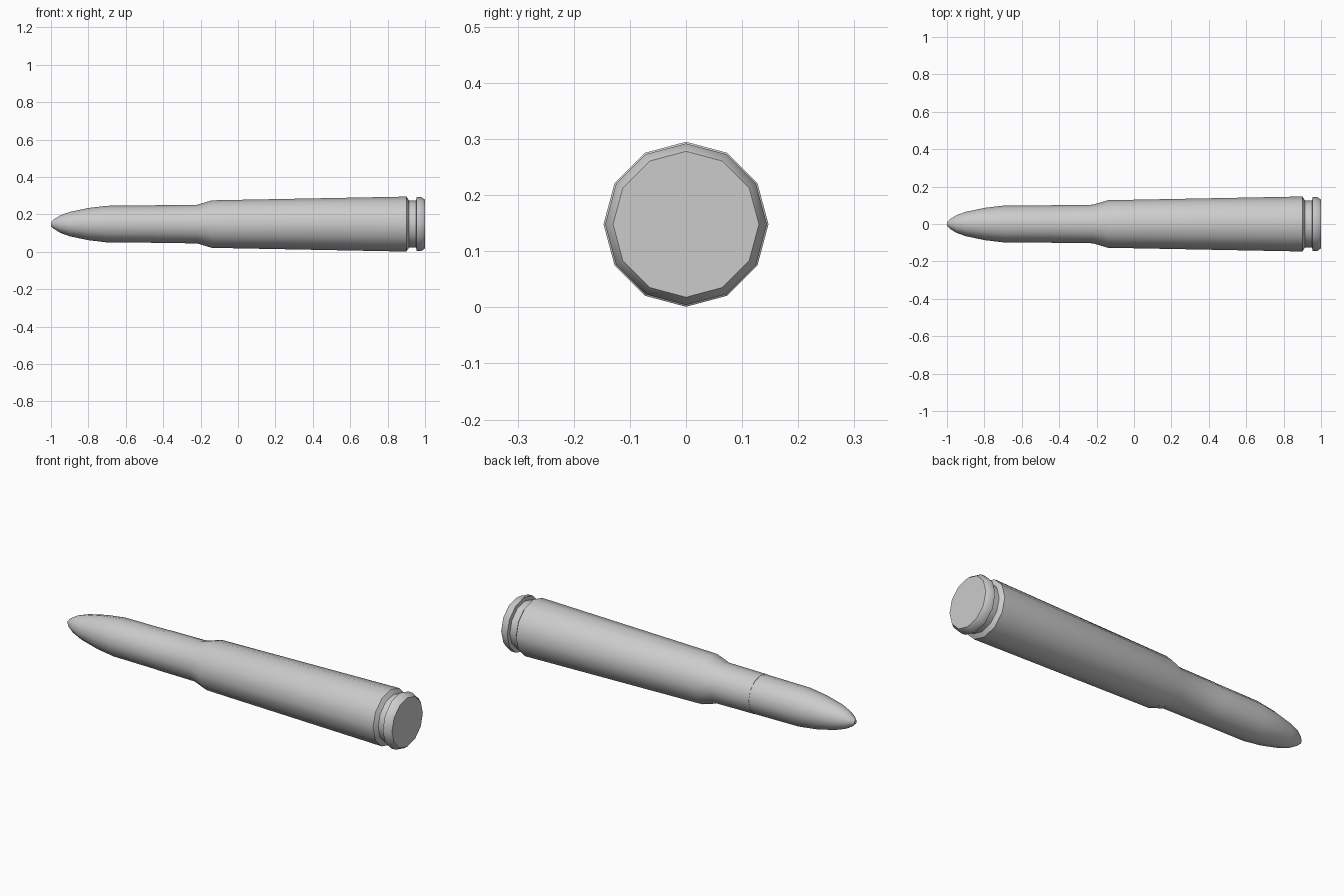
import bpy, bmesh, math

if "Cube" in bpy.data.objects:
    bpy.data.objects.remove(bpy.data.objects["Cube"], do_unlink=True)

SIDES = 12
AXIS_Z = 0.148

metal = bpy.data.materials.new("grey_metal")
metal.use_nodes = True
grey = (0.6, 0.6, 0.6, 1)
metal.diffuse_color = grey
metal.node_tree.nodes["Principled BSDF"].inputs["Base Color"].default_value = grey


def lathe(name, profile):
    """Revolve (x, radius) points around the long axis and cap both ends."""
    bm = bmesh.new()
    rings = []
    for x, r in profile:
        ring = []
        for i in range(SIDES):
            a = math.tau * i / SIDES
            ring.append(bm.verts.new((x, r * math.sin(a), AXIS_Z + r * math.cos(a))))
        rings.append(ring)
    for a, b in zip(rings, rings[1:]):
        for i in range(SIDES):
            j = (i + 1) % SIDES
            bm.faces.new((a[i], a[j], b[j], b[i]))
    bm.faces.new(rings[0])
    bm.faces.new(rings[-1])
    bmesh.ops.recalc_face_normals(bm, faces=bm.faces)
    mesh = bpy.data.meshes.new(name)
    bm.to_mesh(mesh)
    bm.free()
    mesh.materials.append(metal)
    obj = bpy.data.objects.new(name, mesh)
    bpy.context.collection.objects.link(obj)
    bpy.ops.object.select_all(action='DESELECT')
    obj.select_set(True)
    bpy.context.view_layer.objects.active = obj
    bpy.ops.object.shade_smooth_by_angle(angle=math.radians(40))
    return obj


# Pointed nose, seated in the mouth of the casing
lathe("nose", [(-1, 0.01), (-0.985, 0.025), (-0.95, 0.047), (-0.9, 0.065),
               (-0.8, 0.086), (-0.7, 0.098), (-0.43, 0.1), (-0.4, 0.1)])

# Casing: neck, shoulder, tapered body, groove and chamfered rim
lathe("casing", [(-0.44, 0.101), (-0.22, 0.103), (-0.14, 0.127), (0.9, 0.147),
                 (0.915, 0.125), (0.952, 0.125), (0.955, 0.144),
                 (0.98, 0.144), (1, 0.13)])
